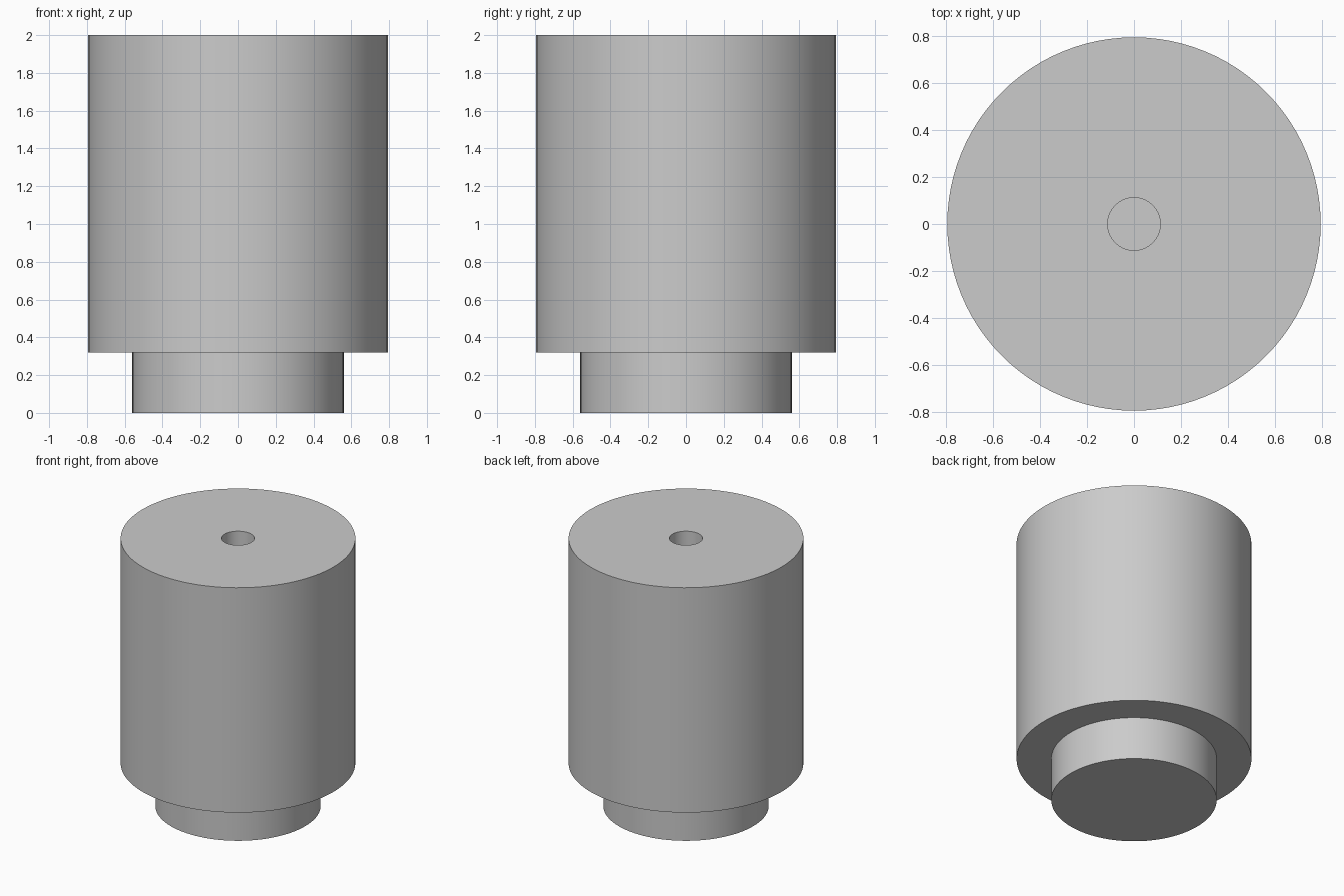
import bpy
import bmesh
import math

cube = bpy.data.objects.get("Cube")
if cube:
    bpy.data.objects.remove(cube, do_unlink=True)

# Plain grey finish
grey = bpy.data.materials.new("plain grey")
grey.use_nodes = True
color = (0.6, 0.6, 0.6, 1.0)
grey.diffuse_color = color
grey.node_tree.nodes["Principled BSDF"].inputs["Base Color"].default_value = color

BODY_R, STEM_R, HOLE_R = 0.795, 0.56, 0.112
STEP_Z, TOP_Z, HOLE_FLOOR_Z = 0.32, 2.0, 1.0
SEGMENTS = 96


def lathe(name, profile):
    """Spin a radius/height profile around z into a closed solid."""
    bm = bmesh.new()
    verts = [bm.verts.new((r, 0, z)) for r, z in profile]
    edges = [bm.edges.new(pair) for pair in zip(verts, verts[1:])]
    bmesh.ops.spin(bm, geom=verts + edges, cent=(0, 0, 0), axis=(0, 0, 1),
                   angle=math.tau, steps=SEGMENTS)
    bmesh.ops.remove_doubles(bm, verts=bm.verts, dist=0.0001)
    # Close the stem bottom and the hole floor
    rims = [e for e in bm.edges if e.is_boundary]
    bmesh.ops.holes_fill(bm, edges=rims, sides=0)
    bmesh.ops.recalc_face_normals(bm, faces=bm.faces)
    mesh = bpy.data.meshes.new(name)
    bm.to_mesh(mesh)
    bm.free()
    mesh.materials.append(grey)
    obj = bpy.data.objects.new(name, mesh)
    bpy.context.collection.objects.link(obj)
    return obj


# Wide body on a narrower stem, with a blind centre hole in the top
body = lathe("stepped_body", [
    (STEM_R, 0), (STEM_R, STEP_Z),
    (BODY_R, STEP_Z), (BODY_R, TOP_Z),
    (HOLE_R, TOP_Z), (HOLE_R, HOLE_FLOOR_Z),
])

bpy.ops.object.select_all(action='DESELECT')
body.select_set(True)
bpy.context.view_layer.objects.active = body
bpy.ops.object.shade_smooth_by_angle(angle=math.radians(30))
